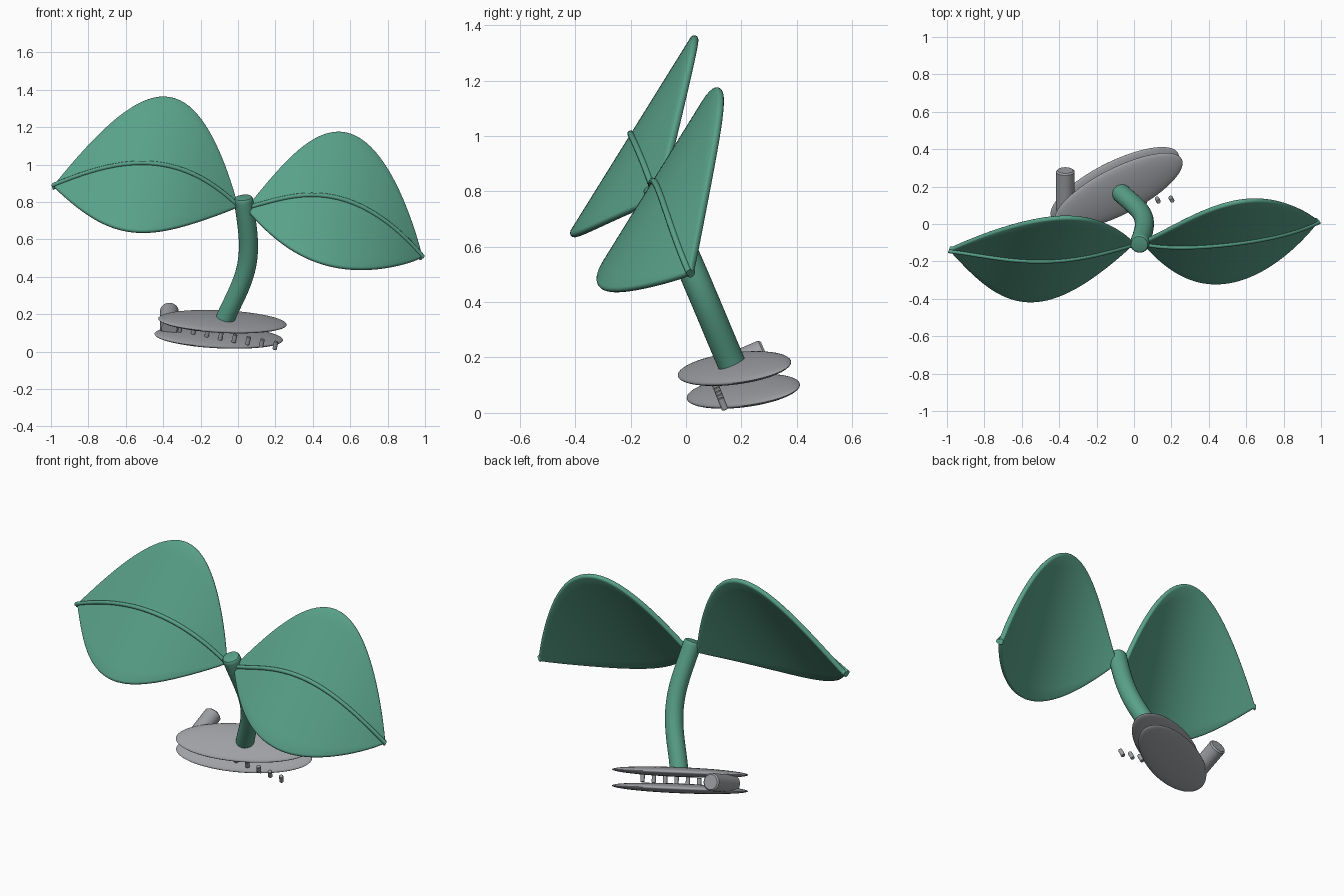
import bpy, bmesh, math
from mathutils import Vector, Matrix

if "Cube" in bpy.data.objects:
    bpy.data.objects.remove(bpy.data.objects["Cube"])


def material(name, rgb):
    m = bpy.data.materials.new(name)
    m.diffuse_color = (*rgb, 1)
    m.use_nodes = True
    m.node_tree.nodes["Principled BSDF"].inputs["Base Color"].default_value = m.diffuse_color
    return m


GREEN = material("leaf green", (0.10, 0.36, 0.25))
GREY = material("stone grey", (0.34, 0.35, 0.37))
UP = Vector((0.20, -0.37, 0.91)).normalized()   # tilt of the whole plant


def finish(name, bm, mat):
    bmesh.ops.recalc_face_normals(bm, faces=bm.faces)
    me = bpy.data.meshes.new(name)
    bm.to_mesh(me)
    bm.free()
    me.materials.append(mat)
    ob = bpy.data.objects.new(name, me)
    bpy.context.collection.objects.link(ob)
    bpy.ops.object.select_all(action='DESELECT')
    ob.select_set(True)
    bpy.context.view_layer.objects.active = ob
    bpy.ops.object.shade_smooth_by_angle(angle=math.radians(40))
    return ob


def loft(name, rings, mat):
    bm = bmesh.new()
    rows = [[bm.verts.new(p) for p in r] for r in rings]
    n = len(rows[0])
    for a, b in zip(rows, rows[1:]):
        for i in range(n):
            j = (i + 1) % n
            bm.faces.new((a[i], a[j], b[j], b[i]))
    bm.faces.new(rows[0][::-1])
    bm.faces.new(rows[-1])
    return finish(name, bm, mat)


def curve(pts, s):
    """Smooth polynomial through evenly spaced points, s in 0..1."""
    n = len(pts) - 1
    out = Vector((0, 0, 0))
    for i, p in enumerate(pts):
        k = 1.0
        for j in range(n + 1):
            if j != i:
                k *= (s * n - j) / (i - j)
        out += Vector(p) * k
    return out


def tangent(pts, s):
    return (curve(pts, s + 0.01) - curve(pts, s - 0.01)).normalized()


def tube(name, pts, radii, mat, steps=32, sides=24):
    """radii: list of (s, radius) for each ring."""
    rings = []
    for s, r in radii:
        c, t = curve(pts, s), tangent(pts, s)
        u = t.cross(Vector((0.3, 1, 0.2))).normalized()
        v = t.cross(u)
        rings.append([c + r * (u * math.cos(a) + v * math.sin(a))
                      for a in (2 * math.pi * i / sides for i in range(sides))])
    return loft(name, rings, mat)


def leaf(name, mid, half, skew_from_tip):
    """Arched leaf of even thickness with a rounded rim and a raised midrib."""
    half = Vector(half)
    across = half.normalized()
    t, steps, rings, rib = 0.014, 56, [], []
    for i in range(steps + 1):
        s = 0.5 - 0.5 * math.cos(math.pi * i / steps)
        k = math.sin(math.pi * ((1 - s) if skew_from_tip else s) ** 0.9)
        w = max(half.length * k, 0.016) - t
        n = tangent(mid, s).cross(across).normalized()
        if n.y > 0:
            n = -n
        c = curve(mid, s) - n * t * 0.6
        sec = [(w * f, t) for f in (-0.85, 0, 0.85)]
        sec += [(w + t * math.sin(a), t * math.cos(a))
                for a in (math.pi * q / 6 for q in range(7))]
        sec += [(w * f, -t) for f in (0.85, 0, -0.85)]
        sec += [(-w - t * math.sin(a), -t * math.cos(a))
                for a in (math.pi * q / 6 for q in range(7))]
        rings.append([c + across * x + n * y for x, y in sec])
        rc = curve(mid, s) + n * 0.006
        rib.append([rc + 0.012 * (across * math.cos(a) + n * math.sin(a))
                    for a in (2 * math.pi * q / 10 for q in range(10))])
    loft(name, rings, GREEN)
    loft(name + "_midrib", rib, GREEN)


# Two leaves
leaf("left_leaf", [(0.0, -0.105, 0.775), (-0.25, -0.17, 0.95), (-0.5, -0.195, 1.005),
                   (-0.75, -0.175, 0.97), (-0.99, -0.14, 0.885)],
     (0.08, 0.225, 0.362), False)
leaf("right_leaf", [(0.04, -0.10, 0.765), (0.26, -0.12, 0.82), (0.5, -0.105, 0.825),
                    (0.75, -0.065, 0.72), (0.985, 0.015, 0.505)],
     (0.05, 0.22, 0.355), True)

# Curved stem with a slightly rounded top
stem = [(-0.07, 0.168, 0.17), (-0.01, 0.113, 0.30), (0.04, 0.057, 0.433),
        (0.056, 0.0, 0.565), (0.045, -0.058, 0.698), (0.028, -0.11, 0.825)]
tube("stem", stem, [(i / 32, 0.051) for i in range(32)]
     + [(0.985, 0.05), (0.997, 0.045), (1.0, 0.038)], GREEN)

# Two lens-shaped oval base discs
long_axis = Vector((0.89, 0.45, -0.02)).normalized()
short_axis = UP.cross(long_axis).normalized()
normal = long_axis.cross(short_axis)
rot = Matrix((long_axis, short_axis, normal)).transposed().to_4x4()
for name, c in (("upper_disc", (-0.083, 0.175, 0.16)), ("lower_disc", (-0.103, 0.207, 0.078))):
    bm = bmesh.new()
    bmesh.ops.create_uvsphere(bm, u_segments=64, v_segments=24, radius=1)
    bmesh.ops.transform(bm, verts=bm.verts, matrix=Matrix.Translation(c) @ rot
                        @ Matrix.Diagonal((0.38, 0.137, 0.027, 1)))
    finish(name, bm, GREY)


def rod(name, a, b, r, bevel, sides):
    a, b = Vector(a), Vector(b)
    ln = (b - a).length
    e = bevel / ln
    tube(name, [a, b], [(0, r - bevel), (e, r), (1 - e, r), (1, r - bevel)], GREY, sides=sides)


# Slanted peg at the left of the base
rod("peg", (-0.367, 0.07, 0.125), (-0.367, 0.287, 0.218), 0.05, 0.008, 32)

# Row of small pins under the front
for i in range(8):
    c = Vector((0.2 - 0.073 * i, 0.133 - 0.005 * i, 0.033 + 0.0125 * i))
    rod(f"pin_{i + 1}", c - UP * 0.023, c + UP * 0.023, 0.012, 0.002, 14)
